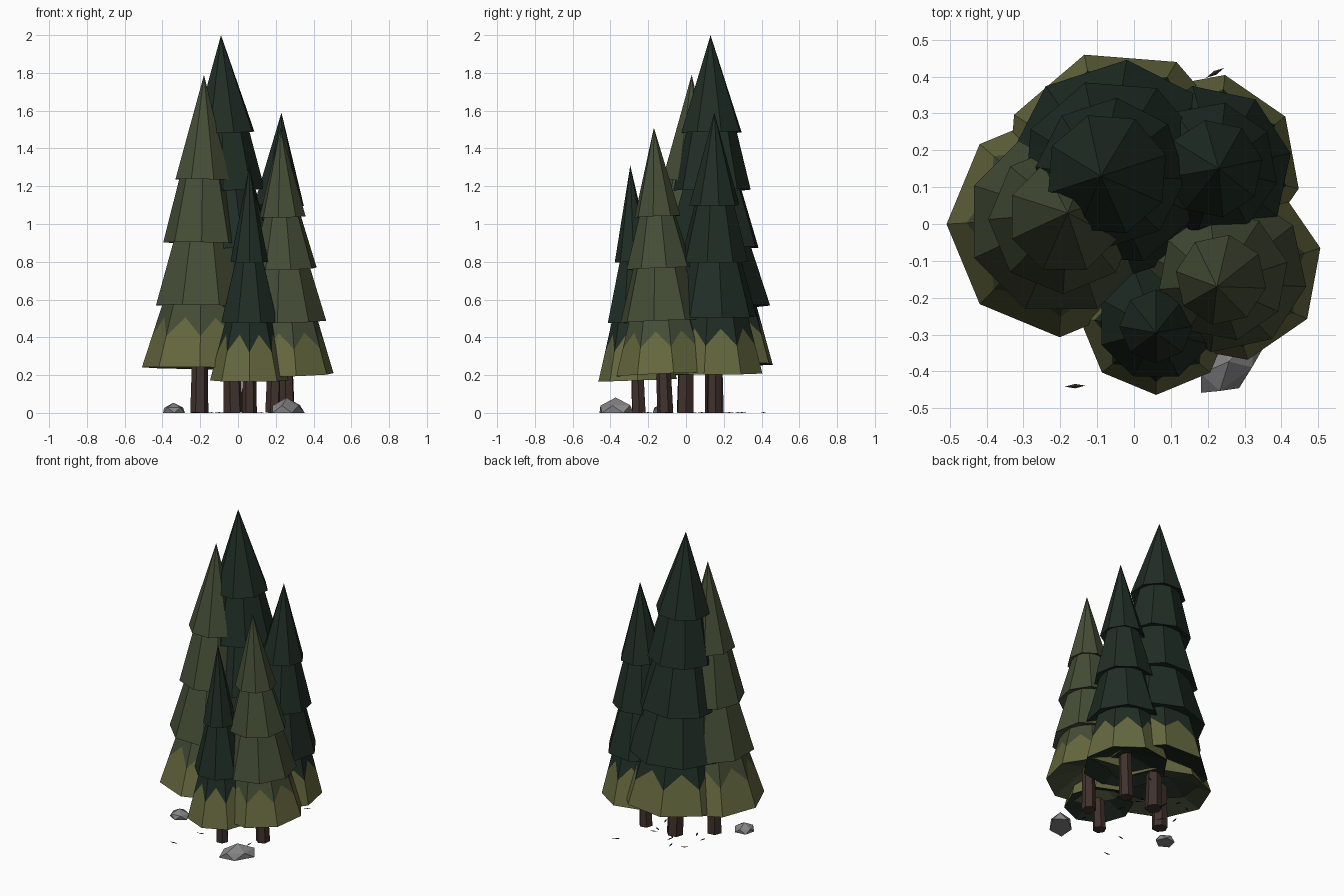
import bpy, bmesh, math, random
from mathutils import Vector, Matrix

if "Cube" in bpy.data.objects:
    bpy.data.objects.remove(bpy.data.objects["Cube"])

random.seed(4)
N = 8  # sides of every foliage tier


def material(name, rgb):
    m = bpy.data.materials.new(name)
    m.diffuse_color = (*rgb, 1)
    m.use_nodes = True
    m.node_tree.nodes["Principled BSDF"].inputs["Base Color"].default_value = m.diffuse_color
    return m


DARK = material("dark pine green", (0.0145, 0.0265, 0.0185))
LIGHT = material("light pine green", (0.059, 0.075, 0.037))
OLIVE = material("olive skirt", (0.132, 0.139, 0.049))
BARK = material("bark brown", (0.052, 0.032, 0.026))
STONE = material("stone grey", (0.23, 0.23, 0.23))
LITTER = material("ground litter", (0.035, 0.024, 0.021))


def finish(bm, name, mats, matrix=Matrix()):
    bmesh.ops.recalc_face_normals(bm, faces=bm.faces)
    bm.transform(matrix)
    me = bpy.data.meshes.new(name)
    bm.to_mesh(me)
    bm.free()
    for m in mats:
        me.materials.append(m)
    ob = bpy.data.objects.new(name, me)
    bpy.context.collection.objects.link(ob)
    return ob


def ring(bm, r, z, n, phase):
    return [bm.verts.new((r * math.cos(phase + i * math.tau / n),
                          r * math.sin(phase + i * math.tau / n), z)) for i in range(n)]


def underside(bm, low, rise):
    # shallow conical recess below a tier
    centre = bm.verts.new((0, 0, low[0].co.z + rise))
    for i in range(len(low)):
        bm.faces.new((low[(i + 1) % len(low)], low[i], centre))


def frustum(bm, r0, z0, r1, z1, n, phase, rise=0.0):
    low, high = ring(bm, r0, z0, n, phase), ring(bm, r1, z1, n, phase)
    for i in range(n):
        j = (i + 1) % n
        bm.faces.new((low[i], low[j], high[j], high[i]))
    underside(bm, low, rise)
    bm.faces.new(high)


def tip(bm, r, z0, z1, phase):
    low, top = ring(bm, r, z0, N, phase), bm.verts.new((0, 0, z1))
    for i in range(N):
        bm.faces.new((low[i], low[(i + 1) % N], top))
    underside(bm, low, 0.06)


def skirt(bm, r0, z0, r1, z1, visible, phase):
    # bottom tier: olive hem with a zigzag edge, peaks at the face centres
    low, high = ring(bm, r0, z0, N, phase), ring(bm, r1, z1, N, phase)
    f_dip, f_peak = 0.50 * visible / (z1 - z0), 0.80 * visible / (z1 - z0)
    dips = [bm.verts.new(a.co.lerp(b.co, f_dip)) for a, b in zip(low, high)]
    for i in range(N):
        j = (i + 1) % N
        mid_low = (low[i].co + low[j].co) / 2
        mid_high = (high[i].co + high[j].co) / 2
        peak = bm.verts.new(mid_low.lerp(mid_high, f_peak))
        bm.faces.new((low[i], low[j], dips[j], peak, dips[i])).material_index = 1
        bm.faces.new((dips[i], peak, high[i]))
        bm.faces.new((peak, dips[j], high[j]))
        bm.faces.new((peak, high[j], high[i]))
    underside(bm, low, 0.10)
    bm.faces.new(high)


def tree(name, base, apex, tiers, phase, trunk_r, mat):
    # tiers: (rim height, rim radius) from the tip down; whole tree leans to its apex
    foot, top = Vector((*base, 0)), Vector(apex)
    axis = top - foot
    lean = Matrix.Translation(foot) @ Vector((0, 0, 1)).rotation_difference(axis).to_matrix().to_4x4()
    bm = bmesh.new()
    last = len(tiers) - 1
    turn = [math.radians(phase + 22.5 * (last - k)) for k in range(last + 1)]
    tip(bm, tiers[0][1], tiers[0][0], axis.length, turn[0])
    for k in range(1, last + 1):
        (zu, ru), (z, r) = tiers[k - 1], tiers[k]
        visible, over = zu - z, 0.07
        r_top = r + (0.80 * ru - r) * (visible + over) / visible
        if k == last:
            skirt(bm, r, z, r_top, zu + over, visible, turn[k])
        else:
            frustum(bm, r, z, r_top, zu + over, N, turn[k], 0.06)
    finish(bm, name + "_foliage", [mat, OLIVE], lean)
    # trunk
    bm = bmesh.new()
    frustum(bm, trunk_r, 0, trunk_r * 0.85, tiers[-1][0] + 0.15, 6, random.uniform(0, 1))
    finish(bm, name + "_trunk", [BARK], lean)


tree("tall_back_tree", (-0.025, 0.15), (-0.09, 0.13, 2.0),
     [(1.485, 0.168), (1.18, 0.205), (0.875, 0.255), (0.565, 0.302), (0.255, 0.328)], 18, 0.052, DARK)
tree("left_tree", (-0.205, -0.005), (-0.18, 0.03, 1.79),
     [(1.235, 0.155), (0.90, 0.203), (0.567, 0.256), (0.237, 0.307)], 0, 0.048, LIGHT)
tree("right_front_tree", (0.26, -0.11), (0.225, -0.17, 1.51),
     [(1.04, 0.124), (0.765, 0.178), (0.485, 0.222), (0.203, 0.256)], 12, 0.043, LIGHT)
tree("right_back_tree", (0.187, 0.15), (0.23, 0.15, 1.59),
     [(1.10, 0.134), (0.80, 0.183), (0.51, 0.228), (0.21, 0.260)], 33, 0.043, DARK)
tree("small_front_tree", (0.06, -0.25), (0.06, -0.295, 1.31),
     [(0.80, 0.1), (0.48, 0.16), (0.172, 0.208)], 0, 0.04, DARK)


# rocks: squashed, slightly roughened domes
def rock(name, x, y, sx, sy, h, turn):
    bm = bmesh.new()
    bmesh.ops.create_icosphere(bm, subdivisions=1, radius=1)
    for v in bm.verts:
        v.co *= random.uniform(0.98, 1.12)
        v.co.z = max(v.co.z * 0.95 + 0.12, 0)
        if v.co.z == 0 and v.co.xy.length > 0.1:
            v.co.xy *= 1.12
    m = (Matrix.Translation((x, y, 0)) @ Matrix.Rotation(turn, 4, 'Z')
         @ Matrix.Diagonal((sx, sy, h, 1)))
    finish(bm, name, [STONE], m)


rock("large_rock", 0.258, -0.373, 0.105, 0.066, 0.07, math.radians(48))
rock("small_rock", -0.342, -0.12, 0.058, 0.055, 0.048, 0.4)

# fallen needles lying on the ground
spots = [(0.22, 0.41, 0.5), (-0.16, -0.44, 0.05), (-0.10, -0.24, 0.2)]
for i in range(11):
    a, d = random.uniform(0, math.tau), random.uniform(0.12, 0.33)
    spots.append((d * math.cos(a), d * math.sin(a), random.uniform(0, math.pi)))
bm = bmesh.new()
for x, y, turn in spots:
    m = Matrix.Translation((x, y, 0.003)) @ Matrix.Rotation(turn, 4, 'Z')
    pts = [(-0.028, 0, 0), (0, -0.006, 0), (0.028, 0, 0), (0, 0.006, 0)]
    bottom = [bm.verts.new(m @ Vector(p) - Vector((0, 0, 0.003))) for p in pts]
    peak = bm.verts.new(m @ Vector((0, 0, 0.001)))
    bm.faces.new(bottom[::-1])
    for k in range(4):
        bm.faces.new((bottom[k], bottom[(k + 1) % 4], peak))
finish(bm, "ground_needles", [LITTER])
